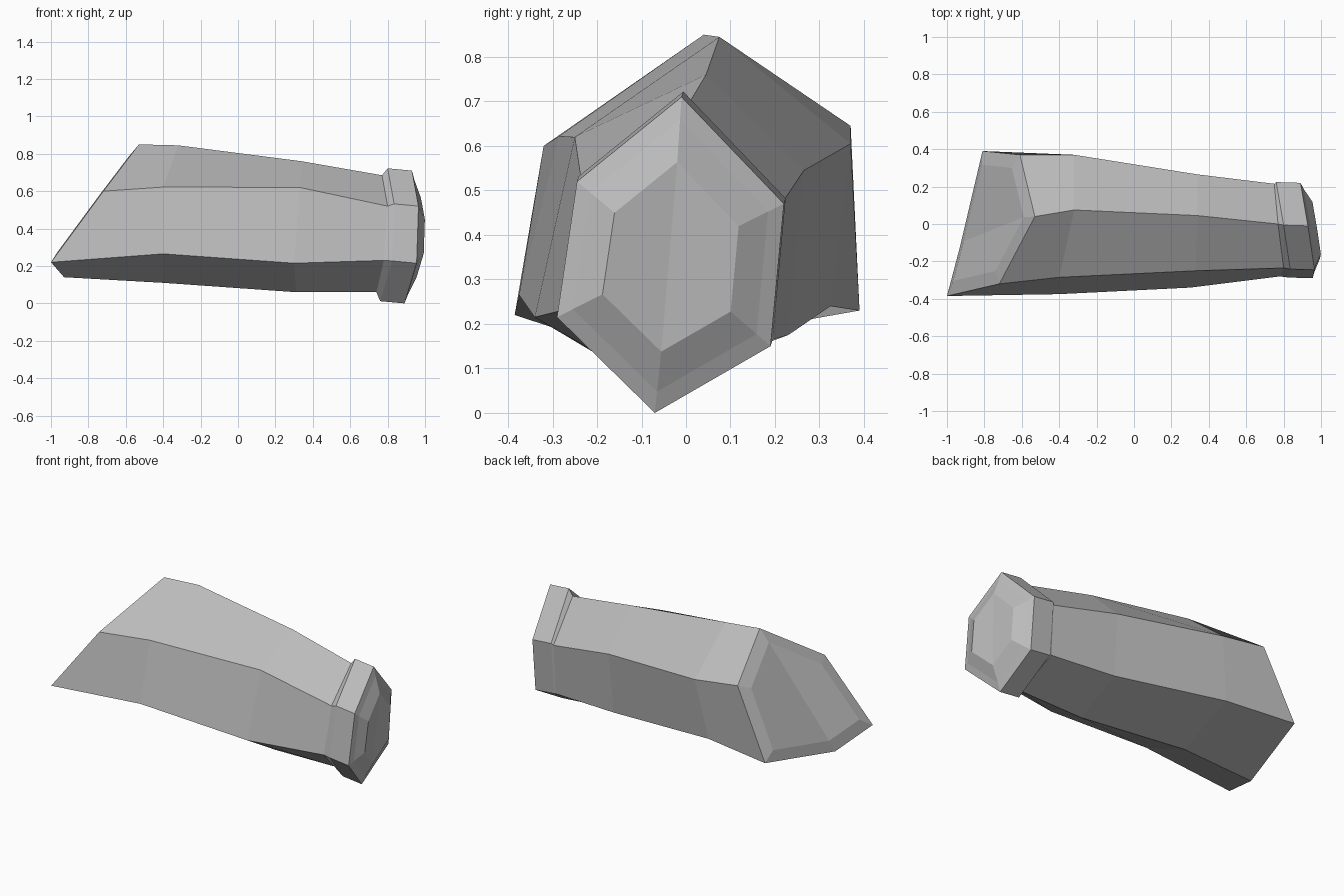
import bpy
import bmesh
from mathutils import Vector

old = bpy.data.objects.get("Cube")
if old:
    bpy.data.objects.remove(old, do_unlink=True)

# One plain grey for the whole piece
grey = bpy.data.materials.new("stone grey")
grey.use_nodes = True
grey.diffuse_color = (0.5, 0.5, 0.5, 1)
grey.node_tree.nodes["Principled BSDF"].inputs["Base Color"].default_value = grey.diffuse_color


def build_object(name, bm):
    """Turn a bmesh into a flat shaded object."""
    bmesh.ops.recalc_face_normals(bm, faces=bm.faces)
    mesh = bpy.data.meshes.new(name)
    bm.to_mesh(mesh)
    bm.free()
    mesh.materials.append(grey)
    obj = bpy.data.objects.new(name, mesh)
    bpy.context.collection.objects.link(obj)
    return obj


def loft(bm, sections):
    """Skin a list of six sided sections and return the vertex rings."""
    rings = [[bm.verts.new(point) for point in section] for section in sections]
    for first, second in zip(rings, rings[1:]):
        for i in range(len(first)):
            j = (i + 1) % len(first)
            bm.faces.new((first[i], first[j], second[j], second[i]))
    return rings


def shrink(section, amount, offset):
    """Pull a section towards its middle and push it along an offset."""
    middle = sum(section, Vector()) / len(section)
    return [point.lerp(middle, amount) + offset for point in section]


def close_ring(bm, ring):
    """Cap a hexagon with two quads that meet on a ridge from top to bottom."""
    bm.faces.new(ring[:4])
    bm.faces.new(ring[3:] + ring[:1])


# Long ridges of the body, running from the slanted end to the neck
ridges = {
    "top": [(-.53, .04, .85), (-.32, .075, .845), (.34, .045, .76), (.77, 0, .685)],
    "front_upper": [(-.72, -.32, .6), (-.4, -.285, .622), (.33, -.25, .62), (.8, -.235, .52)],
    "front_lower": [(-1, -.385, .22), (-.4, -.375, .265), (.3, -.34, .215), (.78, -.28, .23)],
    "bottom": [(-.93, -.12, .14), (-.4, -.05, .11), (.31, -.08, .06), (.74, -.07, .06)],
    "back_lower": [(-.81, .39, .23), (-.38, .325, .24), (.33, .23, .175), (.75, .195, .165)],
    "back_upper": [(-.61, .37, .645), (-.32, .37, .605), (.34, .265, .545), (.75, .215, .47)],
}
sections = [[Vector(point) for point in section] for section in zip(*ridges.values())]

# Tapering body with a slightly raised slanted end
slanted_end = shrink(sections[0], 0.2, Vector((-.012, .005, .009)))
body = bmesh.new()
body_rings = loft(body, [slanted_end] + sections)
close_ring(body, body_rings[0])
build_object("tapered_body", body)

# Collar rim, listed in the same order as the ridges
rim = [Vector(point) for point in (
    (.93, -.01, .71), (.965, -.245, .52), (.955, -.29, .215),
    (.89, -.07, 0), (.89, .19, .15), (.89, .22, .47))]
back_rim = [point + Vector((-.13, .004, .012)) for point in rim]

# Collar with a stepped, domed end cap
collar = bmesh.new()
collar_rings = loft(collar, [
    sections[-1], back_rim, rim,
    shrink(rim, 0.14, Vector((.015, 0, 0))),
    shrink(rim, 0.4, Vector((.052, 0, 0)))])
close_ring(collar, collar_rings[-1])
build_object("collar", collar)
